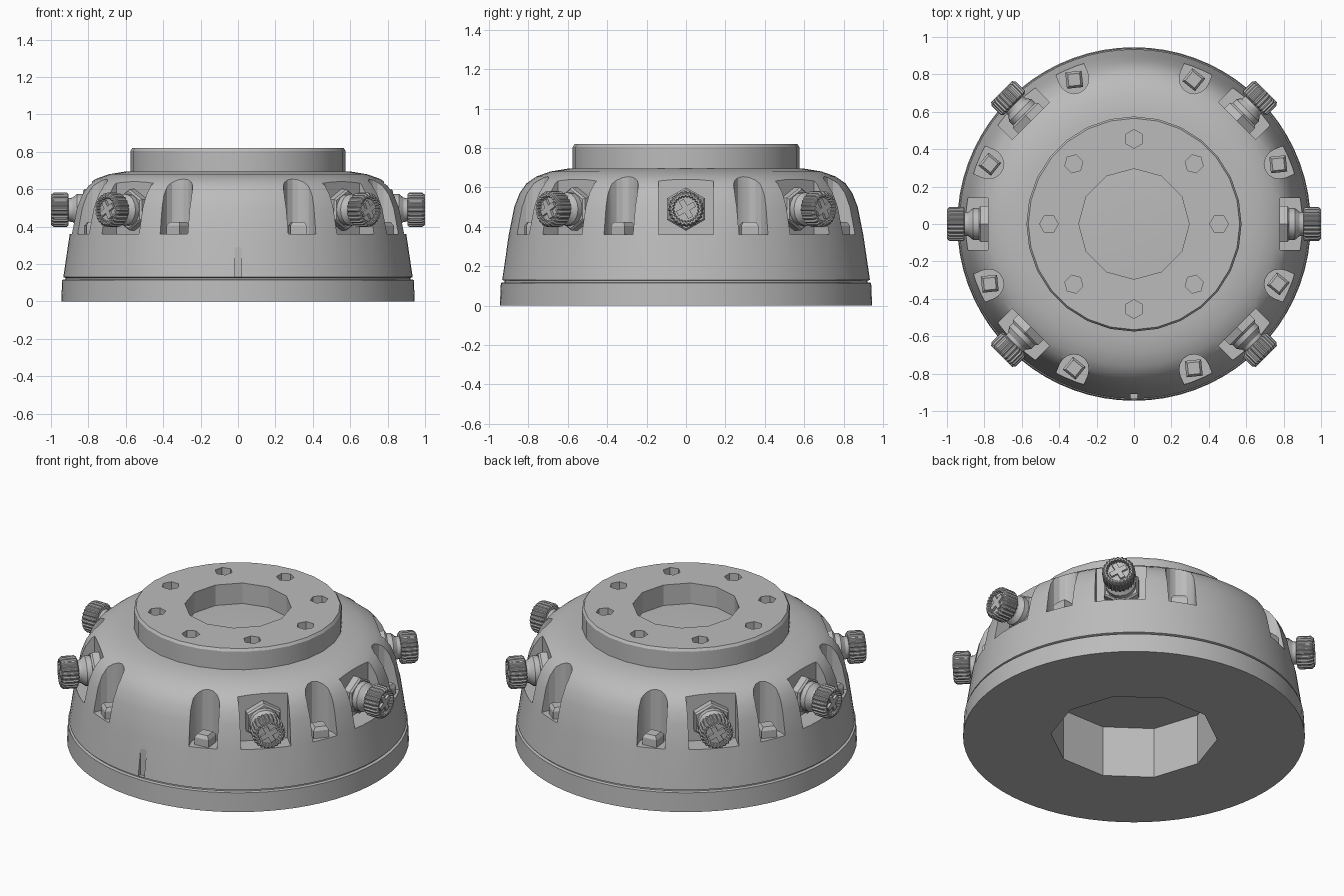
import bpy, bmesh, math
from mathutils import Matrix, Vector

cube = bpy.data.objects.get("Cube")
if cube:
    bpy.data.objects.remove(cube)

grey = bpy.data.materials.new("cast_grey")
grey.use_nodes = True
colour = (0.5, 0.5, 0.5, 1)
grey.diffuse_color = colour
grey.node_tree.nodes["Principled BSDF"].inputs["Base Color"].default_value = colour


def lathe(bm, profile, sides, flute=0, turn=0):
    """Closed solid of rings (radius, height); flute cuts teeth into the rim."""
    rings = []
    for r, z in profile:
        ring = []
        for i in range(sides):
            a = turn + math.tau * i / sides
            rr = r - (flute if i % 4 > 1 else 0)
            ring.append(bm.verts.new((rr * math.cos(a), rr * math.sin(a), z)))
        rings.append(ring)
    for lo, hi in zip(rings, rings[1:]):
        for i in range(sides):
            j = (i + 1) % sides
            bm.faces.new((lo[i], lo[j], hi[j], hi[i]))
    bm.faces.new(rings[0][::-1])
    bm.faces.new(rings[-1])


def box(bm, centre, size):
    bmesh.ops.create_cube(bm, size=1, matrix=Matrix.Translation(centre) @ Matrix.Diagonal((*size, 1)))


def finish(name, bm, angle=30):
    mesh = bpy.data.meshes.new(name)
    bm.to_mesh(mesh)
    bm.free()
    mesh.materials.append(grey)
    ob = bpy.data.objects.new(name, mesh)
    bpy.context.collection.objects.link(ob)
    if angle:
        smooth(ob, angle)
    return ob


def smooth(ob, angle):
    bpy.ops.object.select_all(action='DESELECT')
    ob.select_set(True)
    bpy.context.view_layer.objects.active = ob
    bpy.ops.object.shade_smooth_by_angle(angle=math.radians(angle))


def cut(ob, cutters):
    for bm in cutters:
        tool = finish("cutter", bm, 0)
        tool.hide_render = True
        mod = ob.modifiers.new("cut", 'BOOLEAN')
        mod.operation, mod.solver, mod.object = 'DIFFERENCE', 'EXACT', tool
        bpy.context.view_layer.objects.active = ob
        bpy.ops.object.modifier_apply(modifier=mod.name)
        bpy.data.objects.remove(tool)
    smooth(ob, 30)


def spun(bm, degrees):
    bmesh.ops.rotate(bm, verts=bm.verts, cent=(0, 0, 0), matrix=Matrix.Rotation(math.radians(degrees), 3, 'Z'))
    return bm


def array(ob, angles):
    """Repeat a part around the vertical axis."""
    for i, deg in enumerate(angles):
        item = ob if i == 0 else ob.copy()
        if i:
            bpy.context.collection.objects.link(item)
        item.rotation_euler.z = math.radians(deg)


port_angles = (0, 45, 135, 180, 225, 315)
slot_angles = [22.5 + 45 * i for i in range(8)]

# Domed housing with a base band
bm = bmesh.new()
lathe(bm, [(0.945, 0), (0.94, 0.115), (0.922, 0.118), (0.922, 0.126), (0.934, 0.13),
           (0.9, 0.36), (0.872, 0.5), (0.845, 0.57), (0.81, 0.62), (0.76, 0.655),
           (0.69, 0.68), (0.6, 0.695)], 72)
housing = finish("housing", bm)

# Recess under the base, port pockets, bolt slots and front groove
cutters = []
bm = bmesh.new()
lathe(bm, [(0.46, -0.1), (0.46, 0.31)], 10)
cutters.append(bm)
for deg in port_angles:
    bm = bmesh.new()
    box(bm, (0.93, 0, 0.56), (0.3, 0.28, 0.4))
    cutters.append(spun(bm, deg))
for deg in slot_angles:
    bm = bmesh.new()
    lathe(bm, [(0.085, 0.36), (0.085, 0.8)], 16)
    bmesh.ops.scale(bm, verts=bm.verts, vec=(1, 0.95, 1))
    for v in bm.verts:
        v.co.x += 0.845 if v.co.x < 0.01 else 1.1
    cutters.append(spun(bm, deg))
bm = bmesh.new()
box(bm, (0, -0.95, 0.215), (0.04, 0.08, 0.17))
cutters.append(bm)
cut(housing, cutters)

# Mounting flange with bore and bolt holes
bm = bmesh.new()
lathe(bm, [(0.575, 0.68), (0.575, 0.805), (0.565, 0.82)], 28)
flange = finish("mounting_flange", bm)
cutters = []
bm = bmesh.new()
lathe(bm, [(0.295, 0.6), (0.295, 0.9)], 12)
cutters.append(bm)
for i in range(8):
    bm = bmesh.new()
    lathe(bm, [(0.05, 0.75), (0.05, 0.9)], 6)
    bmesh.ops.translate(bm, verts=bm.verts, vec=(0.455, 0, 0))
    cutters.append(spun(bm, 45 * i))
cut(flange, cutters)


def radial(bm):
    """Lay a part built along z onto the x axis at port height."""
    m = Matrix.Translation((0, 0, 0.49)) @ Matrix.Rotation(math.pi / 2, 4, 'Y')
    bmesh.ops.transform(bm, matrix=m, verts=bm.verts)
    return bm


# Air fittings: hex nut and neck, knurled collar, cross insert
bm = bmesh.new()
lathe(bm, [(0.11, 0.77), (0.11, 0.82), (0.1, 0.83)], 6)
lathe(bm, [(0.085, 0.82), (0.085, 0.86), (0.065, 0.885), (0.06, 0.93)], 16)
array(finish("fitting_nut", radial(bm)), port_angles)

bm = bmesh.new()
lathe(bm, [(0.082, 0.905), (0.092, 0.915), (0.092, 0.985), (0.08, 1.0),
           (0.07, 1.0), (0.064, 0.98)], 96, 0.006)
array(finish("fitting_collar", radial(bm)), port_angles)

bm = bmesh.new()
for size in ((0.1, 0.028, 0.03), (0.028, 0.1, 0.03)):
    box(bm, (0, 0, 0.98), size)
bmesh.ops.rotate(bm, verts=bm.verts, cent=(0, 0, 0), matrix=Matrix.Rotation(0.5, 3, 'Z'))
array(finish("fitting_cross", radial(bm)), port_angles)

# Square bolt heads in the slots
bm = bmesh.new()
lathe(bm, [(0.062, 0.35), (0.062, 0.405), (0.045, 0.425)], 4, turn=0.5)
bmesh.ops.translate(bm, verts=bm.verts, vec=(0.835, 0, 0))
array(finish("slot_bolt", bm, 20), slot_angles)
